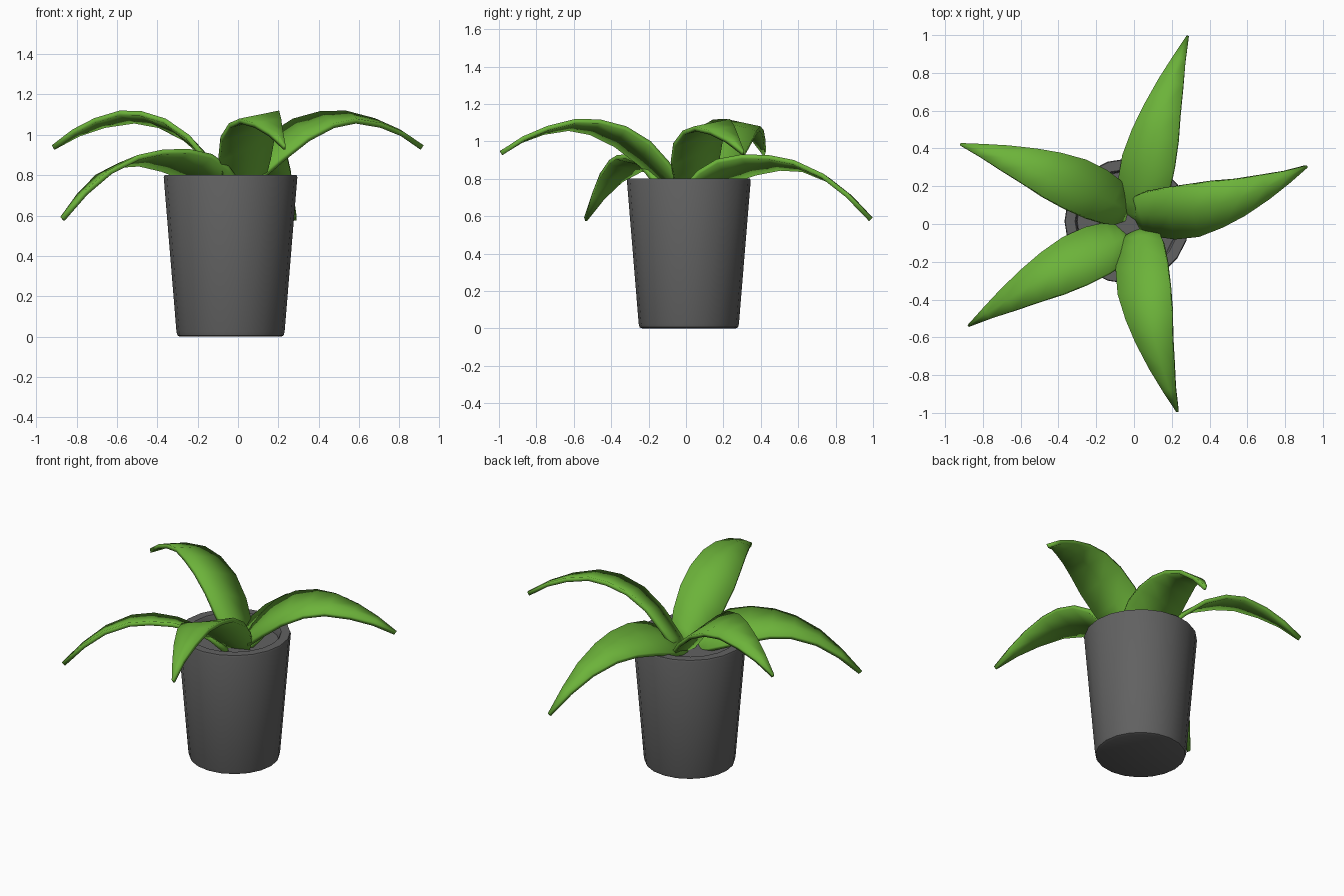
import bpy, bmesh, math
from mathutils import Vector

old = bpy.data.objects.get("Cube")
if old:
    bpy.data.objects.remove(old, do_unlink=True)


def make_material(name, rgb):
    mat = bpy.data.materials.new(name)
    mat.use_nodes = True
    color = (*rgb, 1)
    mat.diffuse_color = color
    mat.node_tree.nodes["Principled BSDF"].inputs["Base Color"].default_value = color
    return mat


grey = make_material("dark grey", (0.12, 0.12, 0.12))
green = make_material("leaf green", (0.15, 0.45, 0.042))


def finish(name, bm, mat, angle):
    mesh = bpy.data.meshes.new(name)
    bm.to_mesh(mesh)
    bm.free()
    obj = bpy.data.objects.new(name, mesh)
    bpy.context.collection.objects.link(obj)
    mesh.materials.append(mat)
    bpy.ops.object.select_all(action='DESELECT')
    obj.select_set(True)
    bpy.context.view_layer.objects.active = obj
    bpy.ops.object.shade_smooth_by_angle(angle=math.radians(angle))
    return obj


def lathe(name, profile, center, mat, sides=20):
    # Revolve (radius, height) points, capping both ends
    bm = bmesh.new()
    rings = []
    for r, z in profile:
        rings.append([bm.verts.new((center.x + r * math.cos(math.tau * i / sides),
                                    center.y + r * math.sin(math.tau * i / sides), z))
                      for i in range(sides)])
    for a, b in zip(rings, rings[1:]):
        for i in range(sides):
            j = (i + 1) % sides
            bm.faces.new((a[i], a[j], b[j], b[i]))
    bm.faces.new(rings[0][::-1])
    bm.faces.new(rings[-1])
    return finish(name, bm, mat, 35)


# Tapered pot with a thick rim and recessed soil
pot_center = Vector((-0.037, 0.015))
lathe("pot", [(0.25, 0), (0.263, 0.006), (0.268, 0.025), (0.331, 0.79), (0.327, 0.8),
              (0.275, 0.8), (0.268, 0.79), (0.262, 0.72)], pot_center, grey)
lathe("soil", [(0.262, 0.7), (0.264, 0.74)], pot_center, grey)

# Leaf stations: distance along, half width, side bow, edge lift
STATIONS = [(0, 0.05, 0, 0.01), (0.05, 0.1, -0.2, 0.03), (0.1, 0.12, -0.4, 0.045),
            (0.2, 0.137, -0.75, 0.055), (0.33, 0.14, -1, 0.045), (0.47, 0.125, -1, 0.03),
            (0.6, 0.1, -0.95, 0.02), (0.75, 0.068, -0.7, 0.012),
            (0.88, 0.035, -0.4, 0.006), (1, 0.006, 0, 0)]
HIGH = [0.72, 0.79, 0.845, 0.945, 1.035, 1.087, 1.1, 1.07, 1.02, 0.948]
LOW = [0.72, 0.765, 0.8, 0.85, 0.885, 0.897, 0.88, 0.815, 0.715, 0.592]


def leaf(name, base, tip, heights, bow, side=1):
    base, tip = Vector(base), Vector(tip)
    along = tip - base
    across = Vector((-along.y, along.x)).normalized() * side
    bm = bmesh.new()
    rows = []
    for (t, half, shift, lift), z in zip(STATIONS, heights):
        mid = base + along * t + across * bow * shift
        rows.append([bm.verts.new((*(mid + across * half * k), z + lift * k))
                     for k in (-1, 0, 1)])
    for a, b in zip(rows, rows[1:]):
        for i in range(2):
            bm.faces.new((a[i], b[i], b[i + 1], a[i + 1]))
    for f in bm.faces:
        f.normal_update()
        if f.normal.z < 0:
            f.normal_flip()
    obj = finish(name, bm, green, 50)
    solid = obj.modifiers.new("thickness", 'SOLIDIFY')
    solid.thickness = 0.025
    solid.offset = -1
    # Keep the thickness modifier ahead of the smoothing modifier
    with bpy.context.temp_override(object=obj, active_object=obj):
        bpy.ops.object.modifier_move_to_index(modifier="thickness", index=0)


# Three tall leaves and two drooping ones
leaf("tall_leaf_left", (-0.02, 0.05), (0.918, 0.305), HIGH, 0.07)
leaf("tall_leaf_front", (0.035, -0.01), (0.23, -0.995), HIGH, 0.05)
leaf("tall_leaf_right", (-0.02, 0.065), (-0.92, 0.423), HIGH, 0.03)
leaf("low_leaf_front_right", (-0.01, -0.06), (-0.878, -0.54), LOW, 0.03)
leaf("low_leaf_back", (0.02, -0.01), (0.285, 0.997), LOW, 0.035, side=-1)
